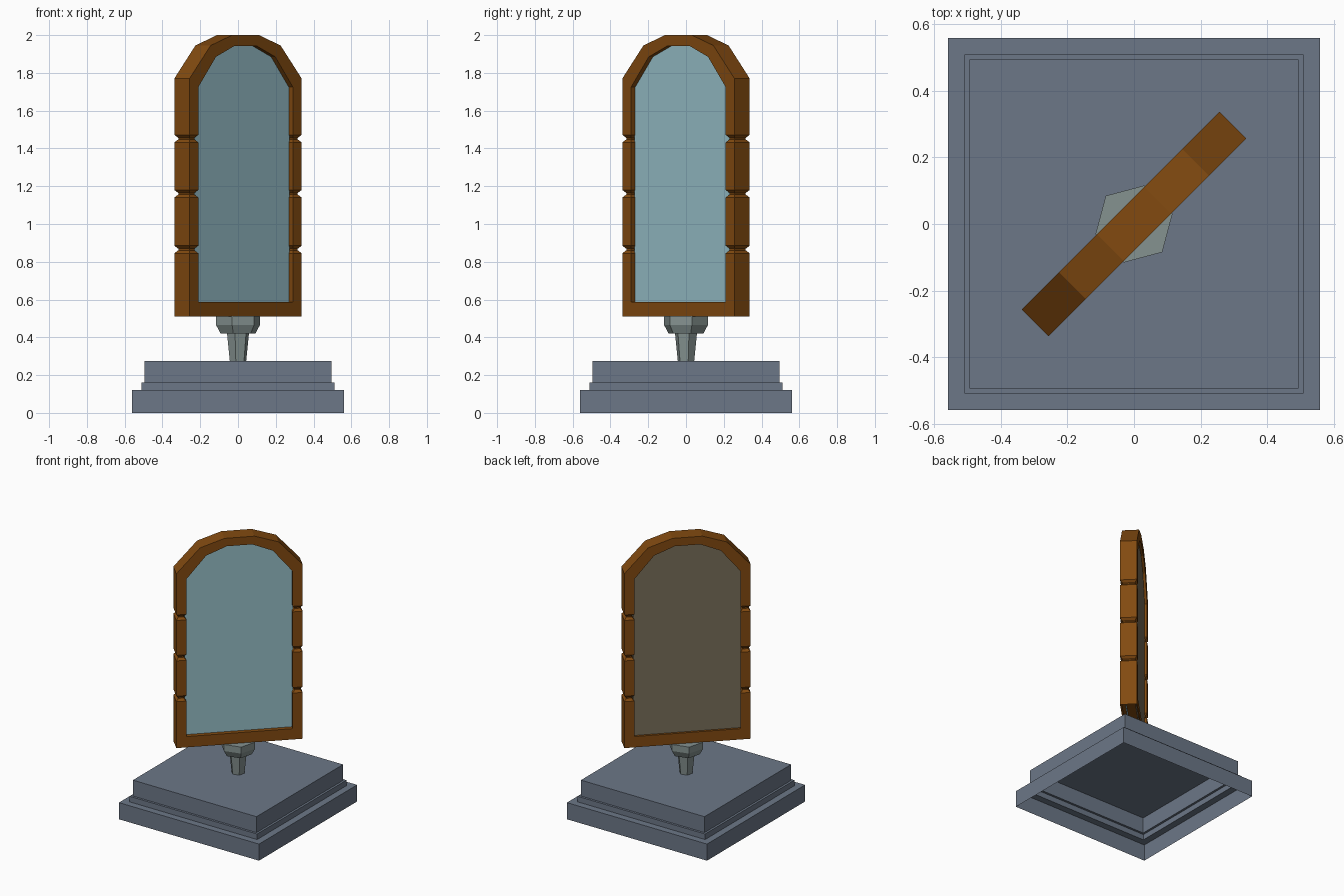
import bpy
from math import cos, sin, radians

if "Cube" in bpy.data.objects:
    bpy.data.objects.remove(bpy.data.objects["Cube"])

def lin(c):
    c /= 255
    return c / 12.92 if c < 0.04045 else ((c + 0.055) / 1.055) ** 2.4

def material(name, r, g, b):
    m = bpy.data.materials.new(name)
    m.diffuse_color = (lin(r), lin(g), lin(b), 1)
    m.use_nodes = True
    m.node_tree.nodes["Principled BSDF"].inputs["Base Color"].default_value = m.diffuse_color
    return m

STONE = material("slate_stone", 108, 119, 135)
METAL = material("grey_metal", 133, 146, 144)
WOOD = material("brown_wood", 130, 74, 16)
GLASS = material("pale_blue_glass", 150, 190, 199)
BACK = material("dull_brown_back", 121, 110, 89)

def build(name, verts, faces, mat):
    me = bpy.data.meshes.new(name)
    me.from_pydata(verts, [], faces)
    me.materials.append(mat)
    ob = bpy.data.objects.new(name, me)
    bpy.context.collection.objects.link(ob)
    return ob

def lathe(name, profile, sides, start, mat):
    """Stack of regular polygon rings, capped on top and open underneath."""
    verts = [(r * cos(a), r * sin(a), z) for r, z in profile
             for a in (radians(start + 360 * k / sides) for k in range(sides))]
    faces = [(i * sides + k, i * sides + (k + 1) % sides,
              (i + 1) * sides + (k + 1) % sides, (i + 1) * sides + k)
             for i in range(len(profile) - 1) for k in range(sides)]
    faces.append(tuple(range(len(verts) - sides, len(verts))))
    return build(name, verts, faces, mat)

# Mirror turned 45 degrees: u runs along its width, v towards its front
S = 0.5 ** 0.5
def place(u, v, z):
    return ((u + v) * S, (u - v) * S, z)

# Stepped square base, a hollow shell open at the bottom
R2 = 2 ** 0.5
lathe("stepped_base", [(h * R2, z) for h, z in
      [(.56, 0), (.56, .12), (.51, .12), (.51, .16), (.494, .16), (.494, .275)]],
      4, 45, STONE)

# Six-sided stem and flared cup
lathe("stem", [(.045, .275), (.06, .42), (.095, .42), (.12, .465), (.12, .512)],
      6, 15, METAL)

# Frame stations for the right half: outer u, outer z, inner u, inner z, half thickness
T = .057
half = [(.42, .51, .354, .588, T)]
for zc in (.865, 1.16, 1.452):           # grooves pinch the leg
    for dz, p in ((-.02, 0), (-.004, .015), (.004, .015), (.02, 0)):
        half.append((.42 - p, zc + dz, .354 + p, zc + dz, T - p))
half += [(.42, 1.77, .354, 1.725, T), (.262, 1.945, .222, 1.885, T),
         (.1, 2.0, .085, 1.942, T)]
stations = half + [(-a, b, -c, d, t) for a, b, c, d, t in reversed(half)]
verts, faces = [], []
n = len(stations)
for a, b, c, d, t in stations:
    verts += [place(a, t, b), place(a, -t, b), place(c, -t, d), place(c, t, d)]
for i in range(n):
    j = (i + 1) % n
    for k in range(4):
        if i == n - 1 and k == 0:        # underside of the bottom rail is open
            continue
        m = (k + 1) % 4
        faces.append((i * 4 + k, i * 4 + m, j * 4 + m, j * 4 + k))
build("mirror_frame", verts, faces, WOOD)

# Glass and backing sheets, tucked slightly into the frame
arch = [(.36, .53), (.36, 1.73), (.227, 1.892), (.087, 1.949)]
outline = arch + [(-u, z) for u, z in reversed(arch)]
order = tuple(range(len(outline)))
build("mirror_glass", [place(u, .026, z) for u, z in outline], [order[::-1]], GLASS)
build("mirror_backing", [place(u, -.04, z) for u, z in outline], [order], BACK)

# Consistent normals on every part
import bmesh
for name in ("stepped_base", "stem", "mirror_frame"):
    me = bpy.data.objects[name].data
    bm = bmesh.new()
    bm.from_mesh(me)
    bmesh.ops.recalc_face_normals(bm, faces=bm.faces)
    bm.to_mesh(me)
    bm.free()
# Sheets face outwards: glass to the front, backing to the rear
for name, sign in (("mirror_glass", 1), ("mirror_backing", -1)):
    me = bpy.data.objects[name].data
    nrm = me.polygons[0].normal
    if (nrm.x - nrm.y) * sign < 0:
        me.flip_normals()
